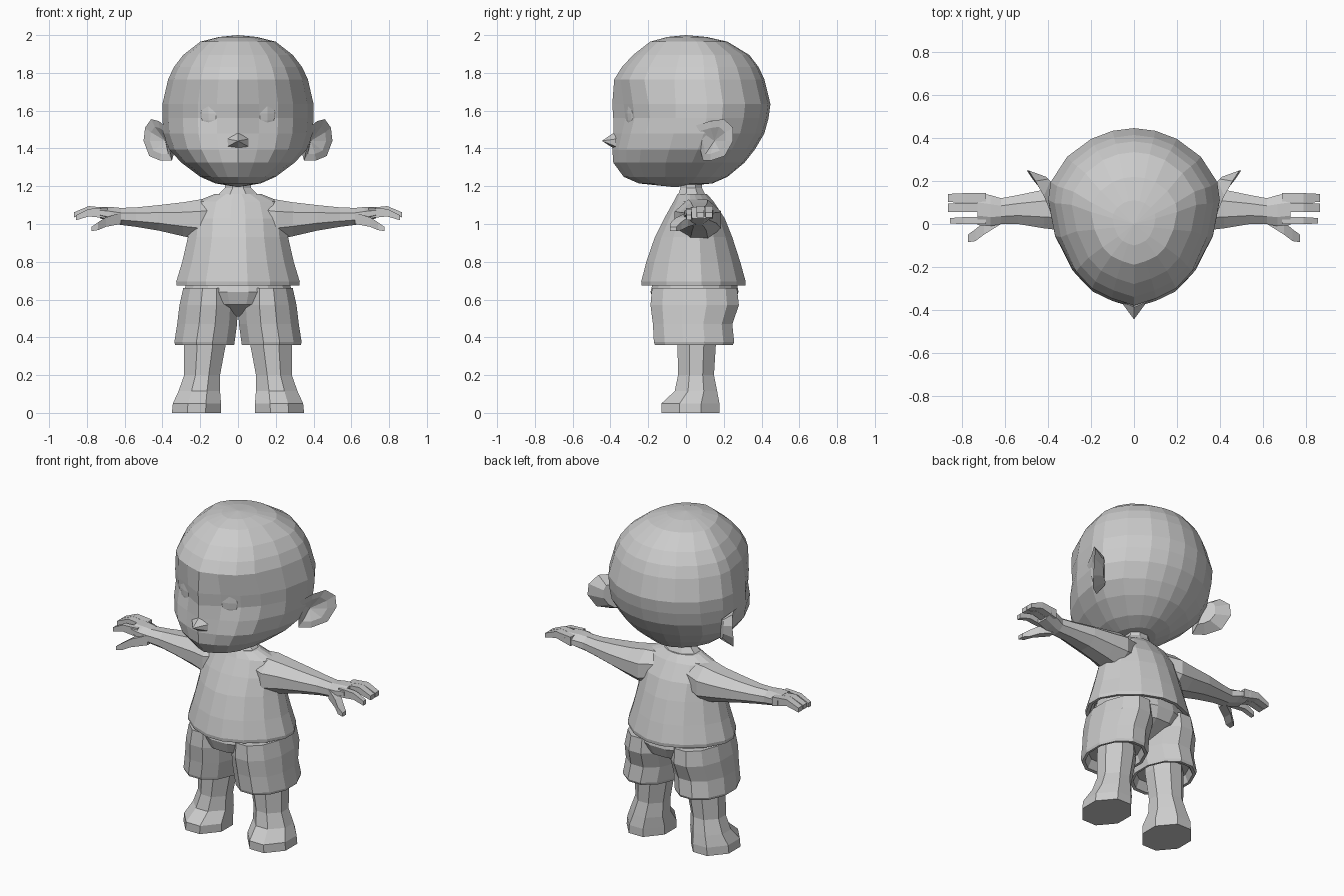
import bpy, bmesh, math
from mathutils import Vector, Matrix


def finish(name, bm, mirror=False):
    bmesh.ops.recalc_face_normals(bm, faces=bm.faces)
    me = bpy.data.meshes.new(name)
    bm.to_mesh(me)
    bm.free()
    ob = bpy.data.objects.new(name, me)
    bpy.context.collection.objects.link(ob)
    if mirror:
        mod = ob.modifiers.new("Mirror", 'MIRROR')
        mod.use_mirror_merge = False
    return ob


def skin(name, rings, mirror=False):
    """Skin a list of point rings; a one-point ring closes to a tip."""
    bm = bmesh.new()
    loops = [[bm.verts.new(p) for p in r] for r in rings]
    for a, b in zip(loops, loops[1:]):
        n = max(len(a), len(b))
        for i in range(n):
            j = (i + 1) % n
            if len(a) == 1:
                bm.faces.new((a[0], b[j], b[i]))
            elif len(b) == 1:
                bm.faces.new((a[i], a[j], b[0]))
            else:
                bm.faces.new((a[i], a[j], b[j], b[i]))
    for end in (loops[0], loops[-1]):
        if len(end) > 2:
            bm.faces.new(end)
    return finish(name, bm, mirror)


def box_ring(axis, pos, u0, u1, v0, v1, n, p):
    """Polygon filling a bounding rectangle; p above 1 trims its corners."""
    k = 2 * math.cos(math.pi / n) ** p
    pts = []
    for i in range(n):
        a = (i + 0.5) * 2 * math.pi / n
        c, s = [math.copysign(abs(t) ** p, t) for t in (math.cos(a), math.sin(a))]
        u = (u0 + u1) / 2 + (u1 - u0) / k * c
        v = (v0 + v1) / 2 + (v1 - v0) / k * s
        pts.append((u, v, pos) if axis == 'z' else (pos, u, v))
    return pts


def tube(name, axis, n, rows, mirror=False, p=1):
    return skin(name, [box_ring(axis, *r, n, p) for r in rows], mirror)


def hull(name, pts, mirror=False):
    bm = bmesh.new()
    for p in pts:
        bm.verts.new(p)
    bmesh.ops.convex_hull(bm, input=bm.verts)
    loose = [v for v in bm.verts if not v.link_faces]
    bmesh.ops.delete(bm, geom=loose, context='VERTS')
    return finish(name, bm, mirror)


# Head: pointed-oval cross-section (x / half width, front-to-back fraction)
half = [(0, 0), (.28, .042), (.53, .1), (.73, .2), (.92, .4), (1, .6),
        (.97, .7), (.78, .84), (.5, .94), (.25, .985), (0, 1)]
section = half + [(-x, t) for x, t in half[-2:0:-1]]
head_rows = [(1.215, -.25, .14, .12), (1.25, -.33, .22, .2), (1.325, -.385, .31, .30),
             (1.395, -.39, .365, .365), (1.48, -.385, .415, .395),
             (1.56, -.385, .437, .40), (1.635, -.39, .447, .40),
             (1.765, -.38, .415, .37), (1.83, -.34, .385, .34),
             (1.895, -.28, .335, .29), (1.965, -.19, .22, .2),
             (1.99, -.1, .11, .1)]
dent = {1.48: .012, 1.56: .03, 1.635: .025}
rings = []
for z, f, b, w in head_rows:
    rings.append([(x * w, f + t * (b - f) +
                   (dent.get(z, 0) if .2 < abs(x) < .8 and t < .3 else 0), z)
                  for x, t in section])
skin("head", [[(0, -.06, 1.195)]] + rings + [[(0, 0, 2.0)]])

# Nose
hull("nose", [(0, -.445, 1.44), (.055, -.37, 1.45), (-.055, -.37, 1.45),
              (.055, -.37, 1.41), (-.055, -.37, 1.41), (0, -.38, 1.485),
              (0, -.375, 1.395)])

# Eyes: flat faceted lids in the sockets
bm = bmesh.new()
bmesh.ops.create_uvsphere(bm, u_segments=8, v_segments=6, radius=1)
bm.transform(Matrix.Translation((.15, -.293, 1.585)) @
             Matrix.Rotation(math.radians(24), 4, 'Z') @
             Matrix.Diagonal((.06, .018, .075, 1)))
finish("eye", bm, True)

# Ears: thin cupped rim, hollow at the front, tied back to the head
rim = [(.385, .045, 1.52), (.42, .13, 1.545), (.46, .2, 1.555), (.492, .25, 1.51),
       (.5, .25, 1.44), (.47, .205, 1.36), (.41, .13, 1.335), (.35, .09, 1.335)]
inner = [Vector(q).lerp(Vector((.405, .13, 1.44)), .35) for q in rim]
back = [(.375, .19, 1.5), (.39, .2, 1.51), (.4, .21, 1.51), (.41, .22, 1.48),
        (.41, .22, 1.43), (.39, .2, 1.39), (.36, .18, 1.37), (.34, .15, 1.37)]
skin("ear", [[(.385, .15, 1.44)], inner, rim, back], True)

# Neck
tube("neck", 'z', 8, [(1.1, -.11, .11, -.05, .11), (1.16, -.1, .1, -.04, .1),
                      (1.19, -.07, .07, -.03, .085), (1.27, -.065, .065, -.03, .085)])

# Shirt with a folded hem
tube("shirt", 'z', 16, [
    (1.16, -.12, .12, -.045, .11), (1.12, -.22, .22, -.065, .145),
    (1.03, -.255, .255, -.115, .205), (.93, -.265, .265, -.165, .245),
    (.8, -.295, .295, -.21, .287), (.695, -.327, .327, -.237, .316),
    (.675, -.325, .325, -.235, .314), (.678, -.305, .305, -.21, .29),
    (.72, -.28, .28, -.18, .26)], p=1.15)

# Arms from sleeve to palm
tube("arm", 'x', 8, [
    (.1, -.03, .15, .95, 1.13), (.2, -.06, .185, .915, 1.13),
    (.29, -.035, .175, .935, 1.115),
    (.42, -.02, .16, .965, 1.1), (.54, 0, .135, .985, 1.088),
    (.62, 0, .12, .995, 1.085), (.67, -.01, .135, 1.01, 1.09),
    (.73, -.005, .145, 1.03, 1.09)], True)

# Fingers and thumb
for name, y, tip in (("index_finger", .0, .857), ("middle_finger", .055, .868),
                     ("outer_finger", .1, .868)):
    dz = .0 if y else -.015
    w = .044 if y else .032
    tube(name, 'x', 4, [(.69, y, y + w, 1.03, 1.085),
                        (.79, y, y + w, 1.055 + dz, 1.095 + dz),
                        (tip, y + .002, y + w - .004, 1.035 + dz, 1.062 + dz)], True)
tube("thumb", 'x', 4, [(.62, .0, .06, 1.0, 1.06), (.7, -.05, .01, .985, 1.035),
                       (.74, -.08, -.025, .968, 1.01), (.775, -.085, -.05, .962, .985)], True)

# Shorts: seat and two flared legs with open cuffs
tube("shorts_seat", 'z', 16, [
    (.71, -.27, .27, -.17, .265), (.64, -.285, .285, -.188, .278),
    (.575, -.22, .22, -.165, .25), (.51, -.1, .1, -.03, .12)], p=1)
tube("shorts_leg", 'z', 12, [
    (.66, .01, .29, -.18, .27), (.57, 0, .31, -.188, .28),
    (.47, .005, .322, -.175, .245), (.375, .018, .337, -.17, .255),
    (.36, .02, .333, -.165, .248), (.362, .035, .318, -.145, .228),
    (.41, .045, .305, -.12, .2)], True)

# Lower legs running into flat-soled feet
tube("leg", 'z', 8, [
    (.48, .07, .28, -.04, .155), (.36, .065, .285, -.045, .158),
    (.2, .095, .285, -.042, .148), (.115, .095, .315, -.06, .165),
    (.05, .09, .345, -.13, .177), (0, .09, .35, -.13, .177)], True, p=1.12)
